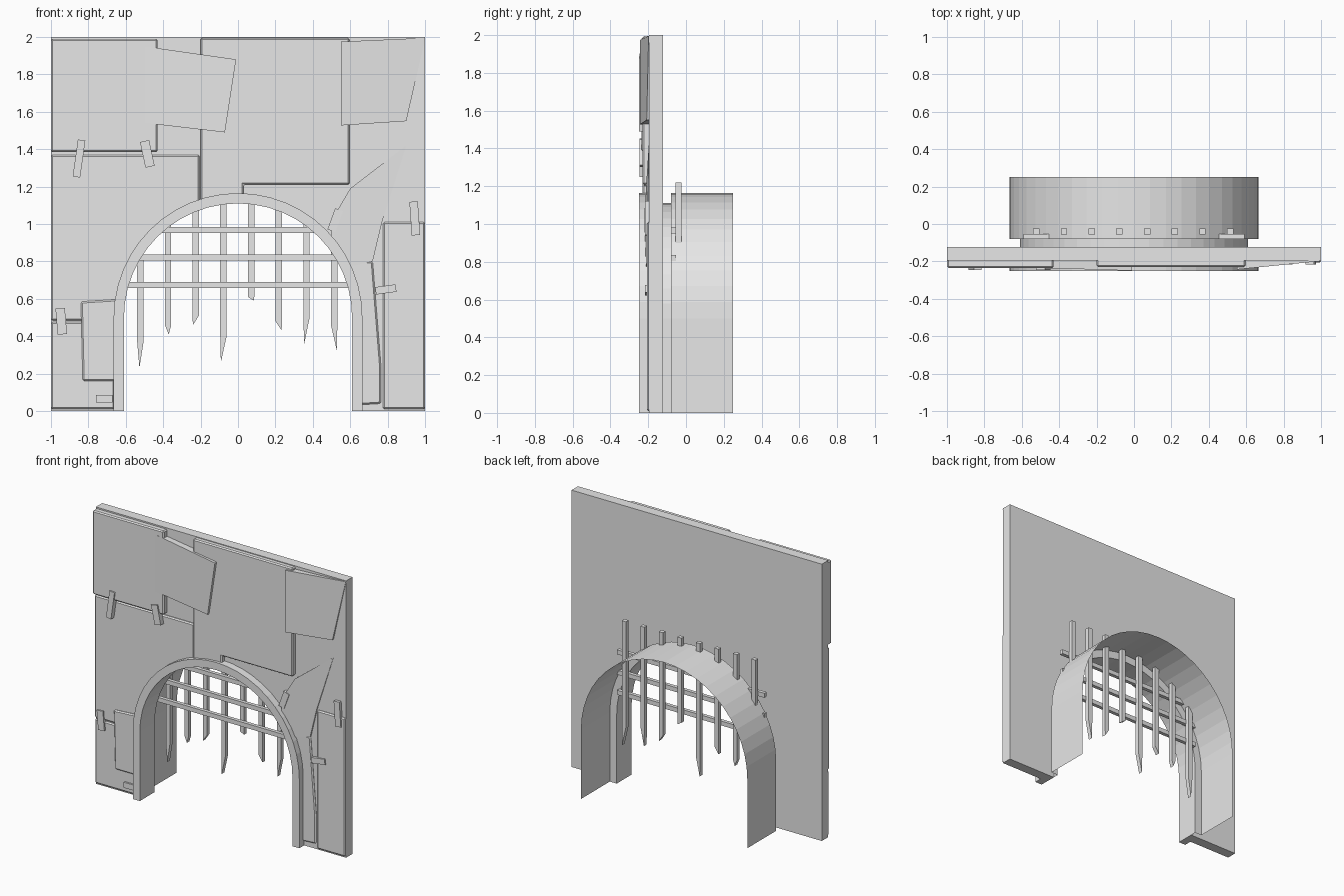
import bpy, bmesh, math

cube = bpy.data.objects.get("Cube")
if cube:
    bpy.data.objects.remove(cube, do_unlink=True)

grey = bpy.data.materials.new("stone_grey")
grey.use_nodes = True
COLOUR = (0.8, 0.8, 0.8, 1)
grey.diffuse_color = COLOUR
grey.node_tree.nodes["Principled BSDF"].inputs["Base Color"].default_value = COLOUR

SPRING = 0.5          # height where the arch starts to curve
INNER, OUTER = 0.61, 0.665
BASE = -0.195         # front of the wall slab


def finish(name, bm):
    mesh = bpy.data.meshes.new(name)
    bm.to_mesh(mesh)
    bm.free()
    mesh.materials.append(grey)
    obj = bpy.data.objects.new(name, mesh)
    bpy.context.collection.objects.link(obj)
    return obj


def slab(name, points, front, back):
    """Solid from an x-z outline; front is a depth or a function of x and z."""
    depth = front if callable(front) else lambda x, z: front
    bm = bmesh.new()
    a = [bm.verts.new((x, depth(x, z), z)) for x, z in points]
    b = [bm.verts.new((x, back, z)) for x, z in points]
    bm.faces.new(a)
    bm.faces.new(b[::-1])
    n = len(points)
    for i in range(n):
        j = (i + 1) % n
        bm.faces.new((a[i], b[i], b[j], a[j]))
    bmesh.ops.recalc_face_normals(bm, faces=bm.faces)
    return finish(name, bm)


def rect(x0, x1, z0, z1):
    return [(x0, z0), (x1, z0), (x1, z1), (x0, z1)]


def arch(r, foot=0.0, steps=24):
    curve = [(-r * math.cos(math.pi * i / steps), SPRING + r * math.sin(math.pi * i / steps))
             for i in range(steps + 1)]
    return [(-r, foot)] + curve + [(r, foot)]


def apply(obj, kind, **settings):
    mod = obj.modifiers.new(kind, kind)
    for key, value in settings.items():
        setattr(mod, key, value)
    bpy.context.view_layer.objects.active = obj
    bpy.ops.object.modifier_apply(modifier=mod.name)


# Wall slab with the arched opening
slab("wall", [(-1, 0)] + arch(0.635) + [(1, 0), (1, 2), (-1, 2)], BASE, -0.122)

# Stone panels laid over the wall, trimmed by the arch
cutter = slab("arch_cutter", arch(0.64, -0.1), -0.5, 0.3)
cutter.hide_render = True
panels = [
    ("upper_left_panel", rect(-1, -0.43, 1.385, 1.99), -0.235),
    ("tilted_panel", [(-0.5, 1.54), (-0.07, 1.49), (-0.01, 1.88), (-0.5, 1.95)],
     lambda x, z: -0.237 - 0.03 * (x + 0.43)),
    ("left_panel", rect(-1, -0.205, 0.485, 1.37), -0.21),
    ("lower_left_panel", rect(-1, -0.66, 0.01, 0.475), -0.207),
    ("lower_left_patch", [(-0.83, 0.16), (-0.6, 0.16), (-0.6, 0.6), (-0.84, 0.585)], -0.222),
    ("upper_middle_panel", [(-0.2, 1.0), (0.03, 1.0), (0.03, 1.21), (0.595, 1.21),
                            (0.595, 1.995), (-0.2, 1.995)], -0.23),
    ("upper_right_panel", [(0.55, 1.527), (0.9, 1.55), (1, 1.995), (0.55, 1.975)],
     lambda x, z: -0.238 + 0.1 * (x - 0.6)),
    ("right_flap", [(0.5, 0.75), (0.72, 0.8), (0.77, 1.01), (0.9, 1.42), (0.6, 1.19), (0.5, 1.02)],
     lambda x, z: -0.212 + 0.05 * (x - 0.6)),
    ("lower_right_panel", rect(0.775, 1, 0.01, 1.01), -0.207),
    ("lower_right_patch", [(0.6, 0.03), (0.765, 0.04), (0.765, 0.235), (0.72, 0.8), (0.6, 0.8)], -0.205),
]
for name, outline, front in panels:
    panel = slab(name, outline, front, -0.16)
    if not callable(front):
        apply(panel, "BEVEL", width=0.008, segments=1)
    apply(panel, "BOOLEAN", operation="DIFFERENCE", object=cutter, solver="EXACT")
bpy.data.objects.remove(cutter, do_unlink=True)

# Small straps pinned over the seams: centre x, z, width, height, tilt, depth
straps = [
    (-0.85, 1.35, 0.04, 0.2, -8, -0.245),
    (-0.485, 1.375, 0.05, 0.14, 12, -0.245),
    (-0.945, 0.48, 0.05, 0.14, 5, -0.22),
    (-0.715, 0.065, 0.09, 0.04, 0, -0.22),
    (0.52, 1.02, 0.045, 0.12, -20, -0.22),
    (0.945, 1.03, 0.045, 0.18, 4, -0.217),
    (0.79, 0.65, 0.11, 0.04, 8, -0.217),
]
for x, z, w, h, tilt, front in straps:
    c, s = math.cos(math.radians(tilt)), math.sin(math.radians(tilt))
    corners = rect(-w / 2, w / 2, -h / 2, h / 2)
    slab("strap", [(x + u * c - v * s, z + u * s + v * c) for u, v in corners], front, -0.19)

# Raised arch frame
slab("arch_frame", arch(OUTER) + arch(INNER)[::-1], -0.25, -0.122)

# Thin tunnel lining behind the frame
bm = bmesh.new()
rows = [[bm.verts.new((x, y, z)) for x, z in arch(r)]
        for r, y in ((INNER, -0.122), (INNER, -0.08), (OUTER, -0.08), (OUTER, 0.25))]
for p, q in zip(rows, rows[1:]):
    for i in range(len(p) - 1):
        bm.faces.new((p[i], p[i + 1], q[i + 1], q[i]))
finish("tunnel_lining", bm)

# Portcullis: pointed uprights and cross bars
tips = [0.23, 0.41, 0.46, 0.26, 0.59, 0.43, 0.36, 0.32]
leans = [-0.3, 0.2, -0.9, -0.8, 0.9, 0.9, -0.7, 0.9]
for i, (tip, lean) in enumerate(zip(tips, leans)):
    x, w = -0.522 + i * 0.148, 0.017
    shoulder = tip + (0.02 if tip > 0.5 else 0.05 if tip > 0.4 else 0.14)
    slab("gate_upright", [(x - w, 1.22), (x - w, shoulder), (x + lean * w, tip),
                          (x + w, shoulder), (x + w, 1.22)], -0.055, -0.025)
for z in (0.675, 0.82, 0.967):
    slab("gate_cross_bar", rect(-0.59, 0.59, z - 0.016, z + 0.016), -0.079, -0.053)
